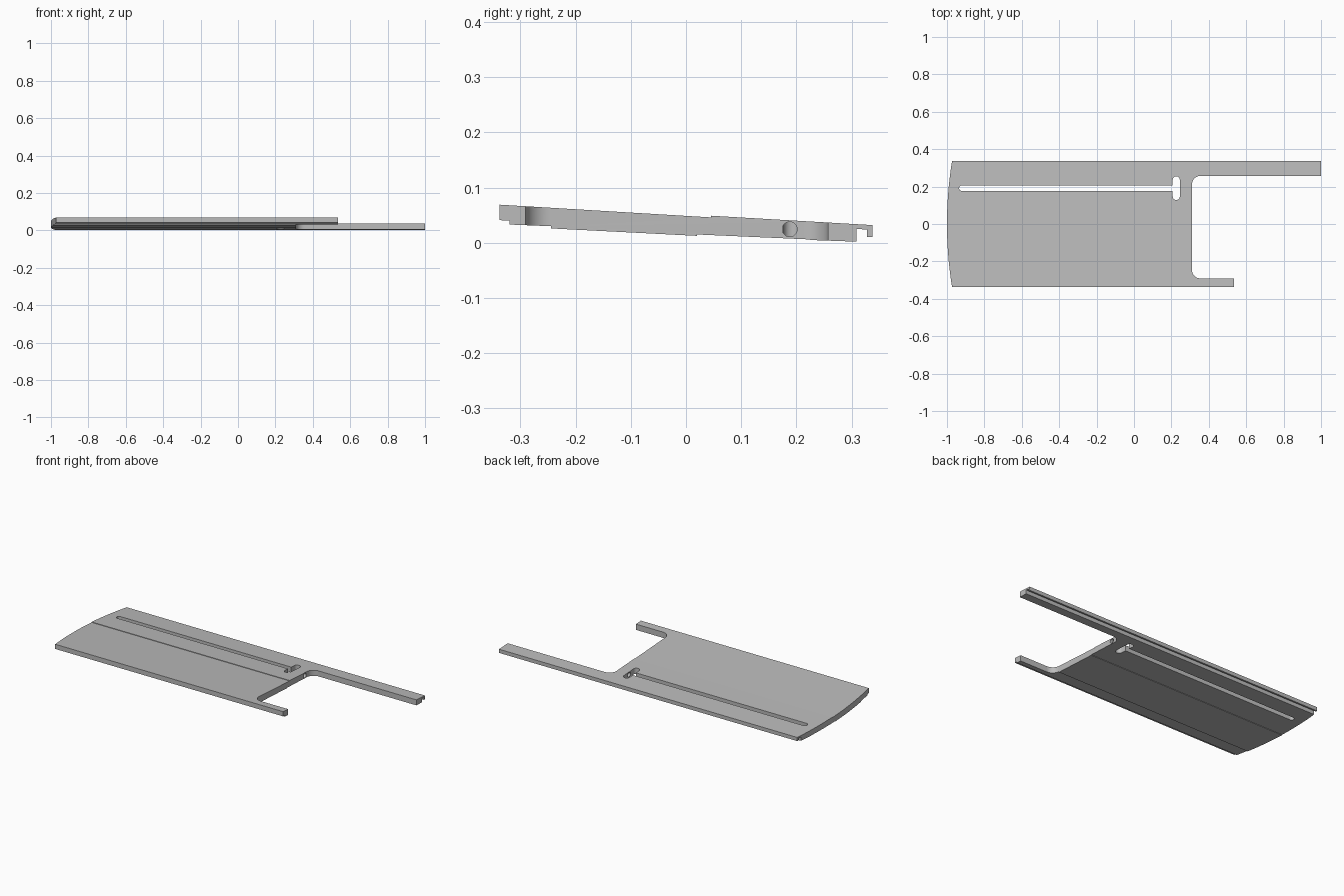
import bpy, bmesh, math
from mathutils import Matrix

if "Cube" in bpy.data.objects:
    bpy.data.objects.remove(bpy.data.objects["Cube"])

grey = bpy.data.materials.new("plain grey")
grey.use_nodes = True
colour = (0.5, 0.5, 0.5, 1)
grey.diffuse_color = colour
grey.node_tree.nodes["Principled BSDF"].inputs["Base Color"].default_value = colour


def prism(name, outline, axis, start, end):
    """Extrude a closed outline along x (y, z points) or z (x, y points)."""
    bm = bmesh.new()
    place = (lambda a, b: (start, a, b)) if axis == "x" else (lambda a, b: (a, b, start))
    face = bm.faces.new([bm.verts.new(place(a, b)) for a, b in outline])
    moved = bmesh.ops.extrude_face_region(bm, geom=[face])["geom"]
    shift = (end - start, 0, 0) if axis == "x" else (0, 0, end - start)
    bmesh.ops.translate(bm, vec=shift, verts=[g for g in moved if isinstance(g, bmesh.types.BMVert)])
    bmesh.ops.recalc_face_normals(bm, faces=bm.faces)
    mesh = bpy.data.meshes.new(name)
    bm.to_mesh(mesh)
    bm.free()
    obj = bpy.data.objects.new(name, mesh)
    bpy.context.collection.objects.link(obj)
    return obj


def arc(cx, cy, r, a0, a1, steps=10):
    angles = [math.radians(a0 + (a1 - a0) * i / steps) for i in range(steps + 1)]
    return [(cx + r * math.cos(a), cy + r * math.sin(a)) for a in angles]


def combine(target, tool, operation):
    mod = target.modifiers.new("cut", "BOOLEAN")
    mod.operation, mod.object, mod.solver = operation, tool, "EXACT"
    bpy.context.view_layer.update()
    graph = bpy.context.evaluated_depsgraph_get()
    mesh = bpy.data.meshes.new_from_object(target.evaluated_get(graph))
    target.modifiers.clear()
    target.data = mesh
    bpy.data.objects.remove(tool)


# Sloping plate section with stepped faces and a groove along the back edge
section = [(-.338, .069), (.045, .046), (.045, .049), (.338, .032),
           (.338, .01), (.328, .01), (.328, .024), (.309, .025),
           (.309, .002), (.225, .005), (.225, .006), (.02, .015),
           (.02, .0125), (-.245, .026), (-.245, .03), (-.32, .033),
           (-.32, .04), (-.338, .041)]
plate = prism("plate", section, "x", -1.1, 1.1)

# Plan outline: bowed left end, filleted notch between two arms
bow_r = 2.1
half = math.degrees(math.asin(.345 / bow_r))
outline = arc(bow_r - 1, 0, bow_r, 180 - half, 180 + half, 20)
outline += [(.535, -.345), (.535, -.291)]
outline += arc(.355, -.246, .045, 270, 180)
outline += arc(.355, .212, .045, 180, 90)
outline += [(1, .257), (1, .345)]
combine(plate, prism("plan_tool", outline, "z", -.1, .2), "INTERSECT")

# Long slot and rounded cross slot
long_slot = arc(-.92, .192, .015, 90, 270) + [(.22, .177), (.22, .207)]
combine(plate, prism("slot_tool", long_slot, "z", -.1, .2), "DIFFERENCE")
cross_slot = arc(.226, .236, .019, 0, 180) + arc(.226, .147, .019, 180, 360)
combine(plate, prism("cross_tool", cross_slot, "z", -.1, .2), "DIFFERENCE")

# Round bore from the notch edge into the cross slot
bore = arc(.188, .0245, .0135, 0, 345, 23)
combine(plate, prism("bore_tool", bore, "x", .22, .34), "DIFFERENCE")

plate.data.materials.clear()
plate.data.materials.append(grey)
for p in plate.data.polygons:
    p.material_index = 0
bpy.ops.object.select_all(action="DESELECT")
plate.select_set(True)
bpy.context.view_layer.objects.active = plate
bpy.ops.object.shade_smooth_by_angle(angle=math.radians(25))
